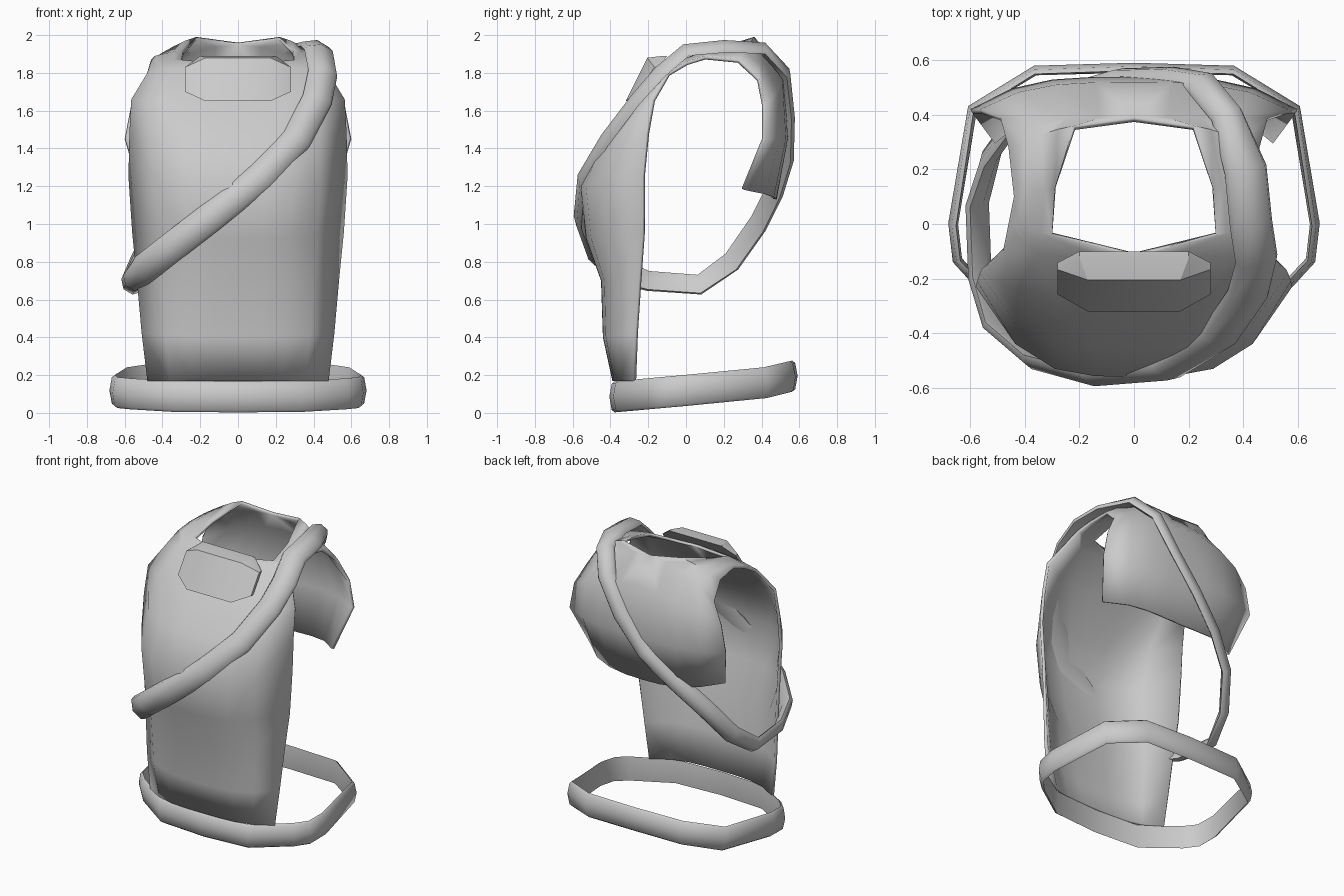
import bpy, bmesh, math
from mathutils import Vector as V

if "Cube" in bpy.data.objects:
    bpy.data.objects.remove(bpy.data.objects["Cube"])

grey = bpy.data.materials.new("light_grey")
grey.use_nodes = True
colour = (0.6, 0.6, 0.6, 1)
grey.diffuse_color = colour
grey.node_tree.nodes["Principled BSDF"].inputs["Base Color"].default_value = colour


def make(name, bm, angle=50):
    mesh = bpy.data.meshes.new(name)
    bmesh.ops.recalc_face_normals(bm, faces=bm.faces)
    bm.to_mesh(mesh)
    bm.free()
    mesh.materials.append(grey)
    ob = bpy.data.objects.new(name, mesh)
    bpy.context.collection.objects.link(ob)
    bpy.ops.object.select_all(action='DESELECT')
    ob.select_set(True)
    bpy.context.view_layer.objects.active = ob
    bpy.ops.object.shade_smooth_by_angle(angle=math.radians(angle))
    return ob


def bridge(bm, a, b, closed=False):
    n = len(a)
    for i in range(n if closed else n - 1):
        j = (i + 1) % n
        bm.faces.new((a[i], a[j], b[j], b[i]))


def band(name, path, normal, half_width, thick):
    """Closed padded strap, fuller on the outside than the inside."""
    section = [(-1, -.1), (-.85, .5), (0, 1), (.85, .5), (1, -.1), (0, -.4)]
    bm = bmesh.new()
    rings = []
    for i, p in enumerate(path):
        t = (path[(i + 1) % len(path)] - path[i - 1]).normalized()
        n = normal(p)
        n = (n - t * n.dot(t)).normalized()
        w = t.cross(n)
        rings.append([bm.verts.new(p + w * u * half_width(p) + n * v * thick)
                      for u, v in section])
    for i, ring in enumerate(rings):
        bridge(bm, rings[i - 1], ring, True)
    return make(name, bm, 60)


# Vest shell: each row runs from the middle or neck edge out to the armhole edge
front = [((0, -.39, .17), (.48, -.28, .17)),
         ((0, -.44, .40), (.51, -.27, .42)),
         ((0, -.45, .70), (.535, -.25, .70)),
         ((0, -.53, .92), (.56, -.23, .95)),
         ((0, -.56, 1.2), (.58, -.23, 1.25)),
         ((0, -.46, 1.43), (.575, -.21, 1.48)),
         ((0, -.28, 1.64), (.565, -.18, 1.66)),
         ((0, -.12, 1.84), (.48, -.1, 1.8))]
shoulder = [((.3, -.04, 1.87), (.46, 0, 1.86)),
            ((.29, .13, 1.92), (.44, .1, 1.89)),
            ((.22, .36, 1.99), (.46, .28, 1.87))]
back = [((0, .39, 1.96), (.49, .39, 1.77)),
        ((0, .52, 1.8), (.565, .42, 1.63)),
        ((0, .54, 1.45), (.6, .42, 1.45)),
        ((0, .48, 1.13), (.52, .31, 1.18))]
bm = bmesh.new()
previous = None
for inner, edge in front + shoulder + back:
    a, b = V(inner), V(edge)
    bow = 3.5 if a.x == 0 else 1.3
    row = []
    for k in range(5):
        u = k / 4
        p = a.lerp(b, u)
        p.y = a.y + (b.y - a.y) * u ** bow
        p.z = a.z + (b.z - a.z) * u ** min(bow, 2)
        row.append(bm.verts.new(p))
    if previous:
        bridge(bm, previous, row)
    previous = row
half = bm.verts[:] + bm.edges[:] + bm.faces[:]
copy = bmesh.ops.duplicate(bm, geom=half)["geom"]
for v in copy:
    if isinstance(v, bmesh.types.BMVert):
        v.co.x *= -1
bmesh.ops.reverse_faces(bm, faces=[f for f in copy if isinstance(f, bmesh.types.BMFace)])
bmesh.ops.remove_doubles(bm, verts=bm.verts, dist=.001)
vest = make("vest_shell", bm, 60)
solid = vest.modifiers.new("thickness", 'SOLIDIFY')
solid.thickness = .02
solid.offset = -1

# Chest box: chamfered outline lying on the shell, tapering to a sloping panel
bm = bmesh.new()
rear = [(-.28, 1.70), (-.17, 1.65), (.17, 1.65), (.28, 1.70),
        (.28, 1.83), (.2, 1.89), (-.2, 1.89), (-.28, 1.83)]
outer = [bm.verts.new((x, -.1 - (1.89 - z) * .7, z)) for x, z in rear]
middle = [bm.verts.new((x, -.125 - (1.89 - z) * .7, z)) for x, z in rear]
face = [bm.verts.new((math.copysign(.17, x), -.2 - (1.89 - z) * .5, z))
        for x, z in ((-1, 1.65), (1, 1.65), (1, 1.88), (-1, 1.88))]
bridge(bm, outer, middle, True)
bm.faces.new(outer)
for corner in range(4):
    i, j, k = 2 * corner, 2 * corner + 1, (2 * corner + 2) % 8
    bm.faces.new((middle[i], middle[j], face[corner]))
    bm.faces.new((middle[j], middle[k], face[(corner + 1) % 4], face[corner]))
bm.faces.new(face)
make("chest_box", bm, 25)

# Diagonal strap: over the left shoulder and round the right hip
path = [(.43, 0, 1.91), (.45, -.13, 1.80), (.42, -.25, 1.66), (.31, -.41, 1.45),
        (.12, -.53, 1.25), (-.14, -.55, 1.04), (-.36, -.49, .87),
        (-.5, -.37, .76), (-.56, -.2, .70), (-.57, .07, .68), (-.52, .24, .8),
        (-.42, .38, 1.0), (-.25, .47, 1.18), (-.06, .525, 1.36), (.12, .53, 1.58),
        (.25, .51, 1.80), (.34, .40, 1.92), (.41, .2, 1.93)]
band("diagonal_strap", [V(p) for p in path],
     lambda p: p - V((.3, .05, 1.3)),
     lambda p: .08 if p.y < .3 and p.x > -.51 else .06, .045)

# Waist belt: a tilted ring, raised at the back
side = [(.33, -.36), (.57, -.205), (.64, -.13), (.655, 0), (.585, .42), (.36, .555)]
loop = [(0, -.38)] + side + [(0, .565)] + [(-x, y) for x, y in reversed(side)]
band("waist_belt",
     [V((x, y, .083 + (y + .4) * .09 + max(0, y - .4) * .15)) for x, y in loop],
     lambda p: V((p.x, p.y, 0)), lambda p: .082, .026)
